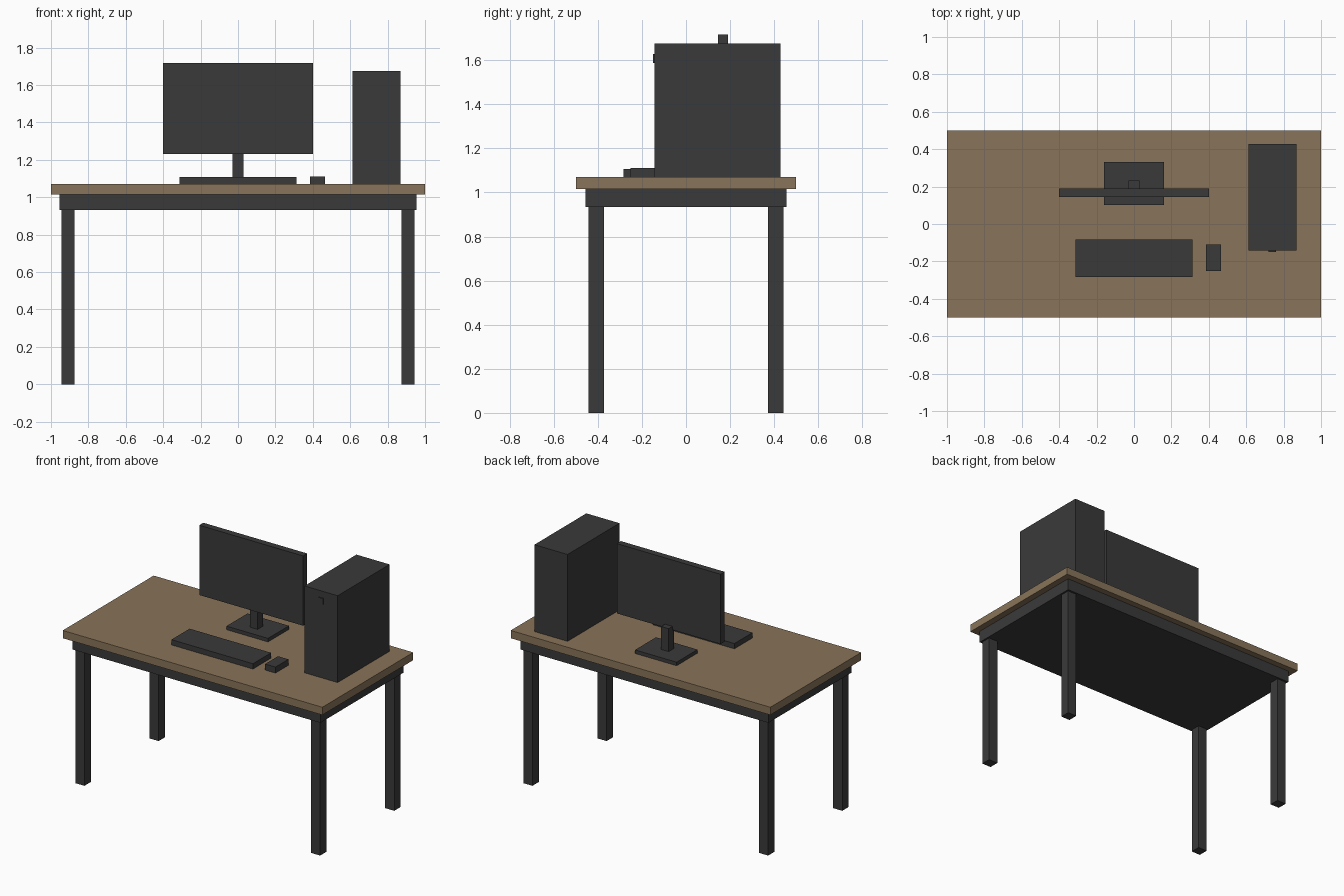
import bpy
import bmesh
from mathutils import Vector

if "Cube" in bpy.data.objects:
    bpy.data.objects.remove(bpy.data.objects["Cube"])


def material(name, rgb):
    mat = bpy.data.materials.new(name)
    mat.diffuse_color = (*rgb, 1.0)
    mat.use_nodes = True
    mat.node_tree.nodes["Principled BSDF"].inputs["Base Color"].default_value = mat.diffuse_color
    return mat


wood = material("brown wood", (0.25, 0.175, 0.1))
dark = material("charcoal", (0.042, 0.042, 0.042))


def box(name, x, y, z, mat):
    """Box spanning the (low, high) ranges on each axis."""
    ranges = (x, y, z)
    size = Vector([hi - lo for lo, hi in ranges])
    bm = bmesh.new()
    bmesh.ops.create_cube(bm, size=1)
    bmesh.ops.scale(bm, vec=size, verts=bm.verts)
    mesh = bpy.data.meshes.new(name)
    bm.to_mesh(mesh)
    bm.free()
    mesh.materials.append(mat)
    obj = bpy.data.objects.new(name, mesh)
    obj.location = [(lo + hi) / 2 for lo, hi in ranges]
    bpy.context.collection.objects.link(obj)
    return obj


DESK = 1.07  # height of the work surface

# Desk: top, frame slab and four square legs
box("desk_top", (-1, 1), (-0.5, 0.5), (1.016, DESK), wood)
box("desk_frame", (-0.955, 0.955), (-0.457, 0.457), (0.933, 1.016), dark)
for sx, side in ((-1, "left"), (1, "right")):
    for sy, end in ((-1, "front"), (1, "back")):
        x = sorted((sx * 0.873, sx * 0.943))
        y = sorted((sy * 0.373, sy * 0.443))
        box(f"{end}_{side}_leg", x, y, (0, 0.933), dark)

# Monitor: foot plate, neck and panel
box("monitor_base", (-0.16, 0.16), (0.102, 0.332), (DESK, 1.095), dark)
box("monitor_neck", (-0.029, 0.029), (0.174, 0.232), (1.095, 1.255), dark)
box("monitor_screen", (-0.4, 0.4), (0.145, 0.19), (1.231, 1.717), dark)

# Keyboard and mouse
box("keyboard", (-0.314, 0.314), (-0.284, -0.084), (DESK, 1.107), dark)
box("mouse", (0.385, 0.465), (-0.252, -0.11), (DESK, 1.112), dark)

# Computer tower with power button on the front
box("computer_tower", (0.613, 0.868), (-0.143, 0.428), (DESK, 1.675), dark)
box("power_button", (0.72, 0.76), (-0.149, -0.14), (1.588, 1.628), dark)
